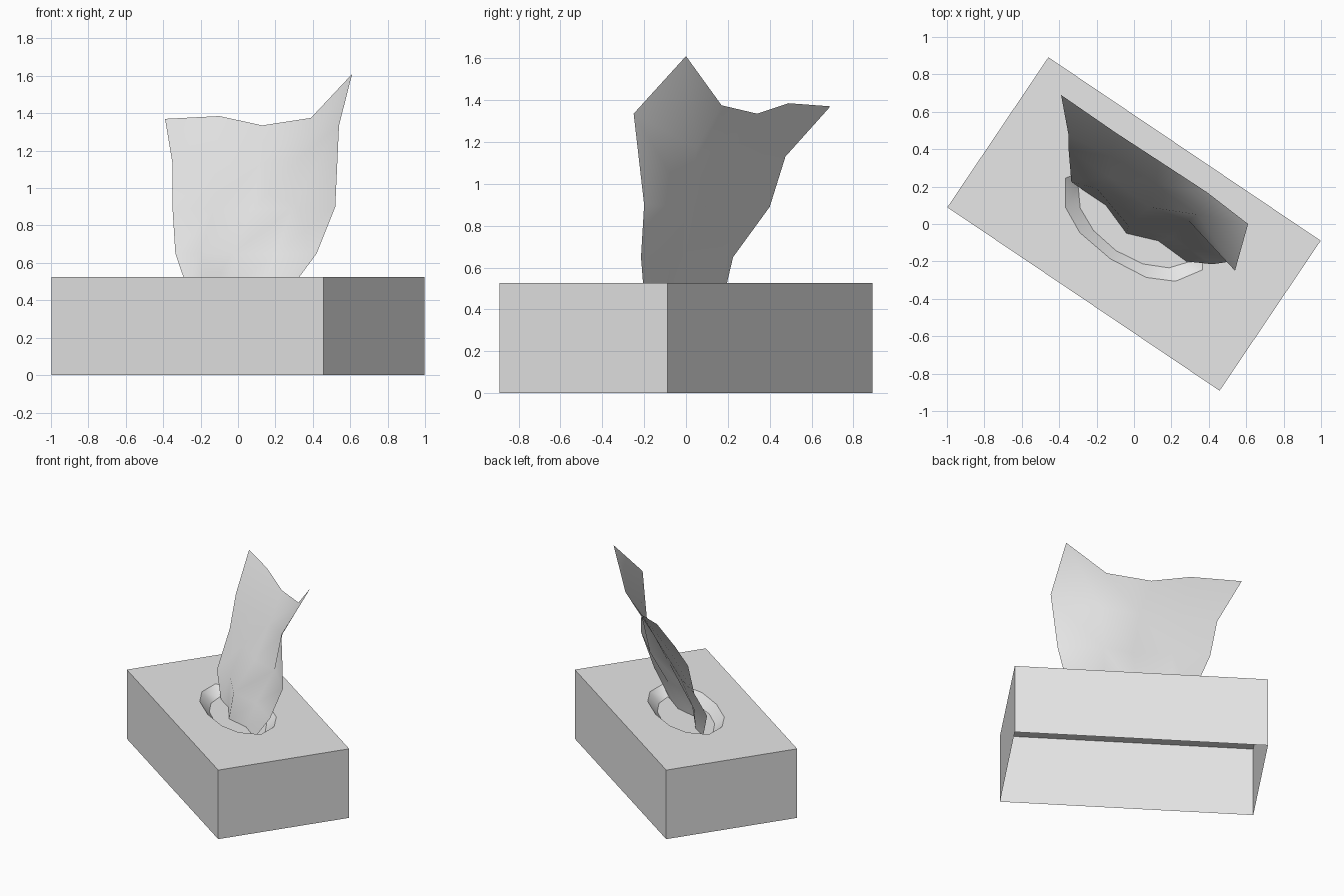
import bpy, bmesh, math
from mathutils import Matrix

cube = bpy.data.objects.get("Cube")
if cube:
    bpy.data.objects.remove(cube, do_unlink=True)

# One plain grey for everything
grey = bpy.data.materials.new("light_grey")
grey.use_nodes = True
grey.diffuse_color = (0.8, 0.8, 0.8, 1)
grey.node_tree.nodes["Principled BSDF"].inputs["Base Color"].default_value = (0.8, 0.8, 0.8, 1)

LENGTH, WIDTH, HEIGHT = 1.755, 0.967, 0.525
TURN = Matrix.Rotation(math.atan2(-0.98, 1.455), 4, 'Z')
FLOOR = 0.46


def finish(bm, name, smooth_angle=None):
    mesh = bpy.data.meshes.new(name)
    bm.to_mesh(mesh)
    bm.free()
    mesh.materials.append(grey)
    obj = bpy.data.objects.new(name, mesh)
    bpy.context.collection.objects.link(obj)
    if smooth_angle:
        bpy.ops.object.select_all(action='DESELECT')
        obj.select_set(True)
        bpy.context.view_layer.objects.active = obj
        bpy.ops.object.shade_smooth_by_angle(angle=math.radians(smooth_angle))
    return obj


def loop(bm, points, z):
    return [bm.verts.new((x, y, z)) for x, y in points]


def ring_edges(bm, verts):
    return [bm.edges.new((v, verts[i - 1])) for i, v in enumerate(verts)]


def walls(bm, low, high):
    for i in range(len(low)):
        bm.faces.new((low[i - 1], low[i], high[i], high[i - 1]))


def oval(quarter):
    """Mirror one quarter of an outline, given from the long end to the side."""
    half = quarter + [(-x, y) for x, y in reversed(quarter[:-1])]
    return half + [(-x, -y) for x, y in half[1:-1]]


corners = [(sx * LENGTH / 2, sy * WIDTH / 2)
           for sx, sy in ((-1, -1), (1, -1), (1, 1), (-1, 1))]
opening = oval([(0.44, 0), (0.355, 0.13), (0.215, 0.2), (0, 0.225)])
inner = oval([(0.36, 0), (0.286, 0.09), (0.16, 0.15), (0, 0.172)])

# Box: four walls and a top with an oval opening, open underneath
bm = bmesh.new()
base, top = loop(bm, corners, 0), loop(bm, corners, HEIGHT)
walls(bm, base, top)
hole = loop(bm, opening, HEIGHT)
rim = [bm.edges.get((v, top[i - 1])) for i, v in enumerate(top)]
bmesh.ops.triangle_fill(bm, edges=rim + ring_edges(bm, hole), use_beauty=True)
bmesh.ops.recalc_face_normals(bm, faces=bm.faces)
bm.transform(TURN)
finish(bm, "box")

# Sloping lip running down into the opening
bm = bmesh.new()
walls(bm, loop(bm, inner, FLOOR), loop(bm, opening, HEIGHT))
for f in bm.faces:
    f.normal_update()
    if f.normal.z < 0:
        f.normal_flip()
bm.transform(TURN)
finish(bm, "opening_lip", 60)

# Flat stack of sheets inside the opening
bm = bmesh.new()
bm.faces.new(loop(bm, inner, FLOOR))
bm.transform(TURN)
finish(bm, "sheet_stack")

# Pulled-up tissue: rows from the opening to the free top edge
rows = [
    [(-0.27, 0.18, FLOOR), (-0.15, 0.1, FLOOR), (-0.04, -0.05, FLOOR), (0.13, -0.09, FLOOR), (0.28, -0.2, FLOOR)],
    [(-0.335, 0.225, 0.65), (-0.2, 0.19, 0.65), (-0.03, -0.01, 0.65), (0.2, -0.07, 0.65), (0.42, -0.215, 0.65)],
    [(-0.35, 0.4, 0.89), (-0.13, 0.25, 0.89), (0.08, 0.09, 0.89), (0.29, 0.02, 0.89), (0.52, -0.2, 0.9)],
    [(-0.35, 0.475, 1.13), (-0.12, 0.36, 1.13), (0.12, 0.21, 1.13), (0.34, 0.05, 1.17), (0.54, -0.25, 1.335)],
    [(-0.39, 0.69, 1.37), (-0.1, 0.49, 1.385), (0.13, 0.34, 1.335), (0.39, 0.17, 1.375), (0.61, 0, 1.61)],
]
bm = bmesh.new()
grid = [[bm.verts.new(p) for p in row] for row in rows]
for low, high in zip(grid, grid[1:]):
    for i in range(len(low) - 1):
        bm.faces.new((low[i], low[i + 1], high[i + 1], high[i]))
finish(bm, "tissue", 80)
